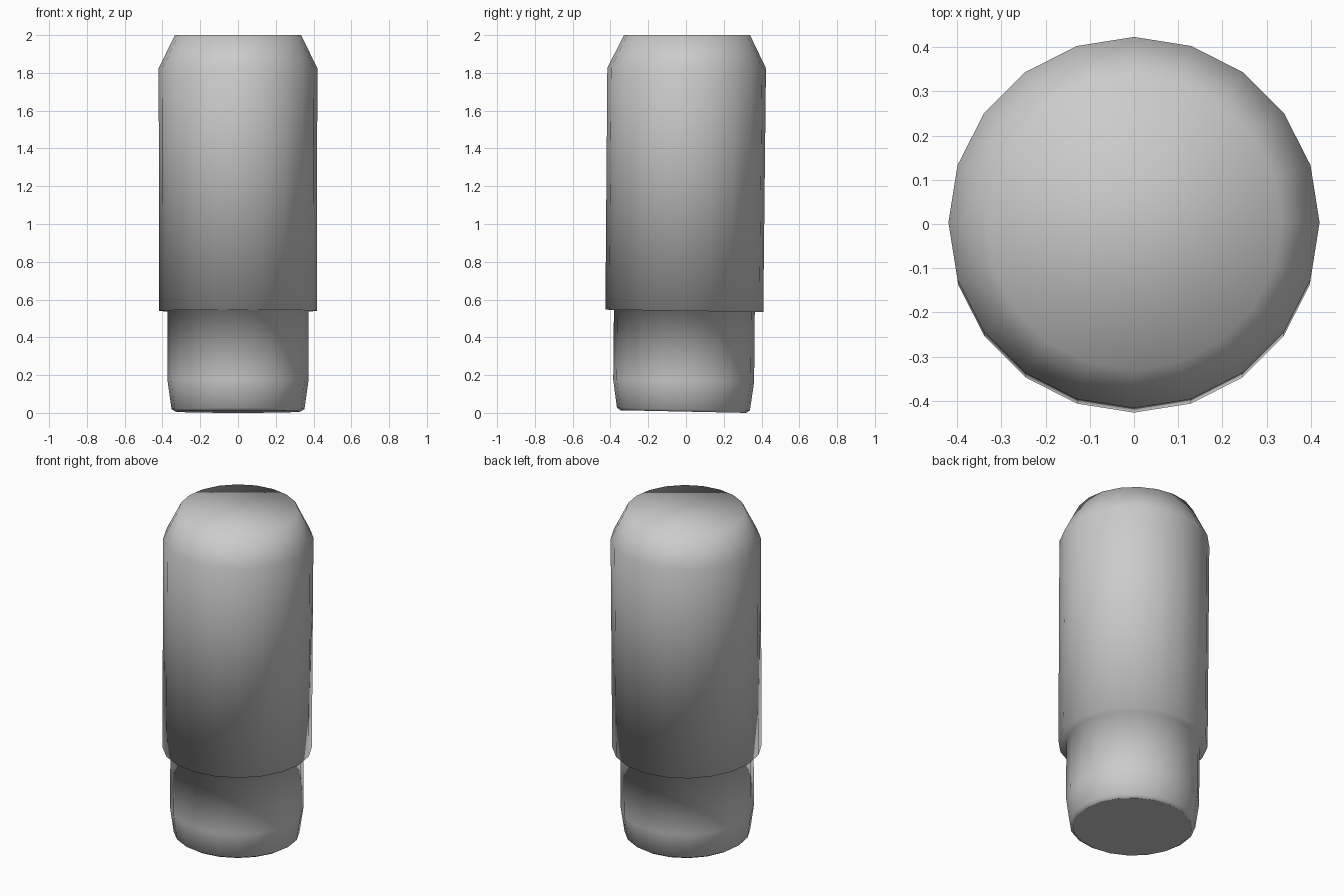
import bpy, bmesh, math

if "Cube" in bpy.data.objects:
    bpy.data.objects.remove(bpy.data.objects["Cube"])

SIDES = 20
# radius, height from bottom to top
PROFILE = [(0.332, 0.007), (0.352, 0.02), (0.373, 0.17), (0.373, 0.54),
           (0.418, 0.54), (0.42, 1.825), (0.334, 2.0)]


def ring(bm, radius, z):
    # slight lean of the axis, rings level out towards the top
    lean = -0.014 + 0.0095 * z
    tilt = 0.021 * max(0.0, 1 - z / 1.9)
    verts = []
    for i in range(SIDES):
        a = 2 * math.pi * i / SIDES
        y = radius * math.sin(a)
        verts.append(bm.verts.new((radius * math.cos(a), y + lean, z - tilt * y)))
    return verts


# stepped round body with chamfered ends
bm = bmesh.new()
rings = [ring(bm, r, z) for r, z in PROFILE]
for lo, hi in zip(rings, rings[1:]):
    for i in range(SIDES):
        j = (i + 1) % SIDES
        bm.faces.new((lo[i], lo[j], hi[j], hi[i])).smooth = True
base = bm.faces.new(list(reversed(rings[0])))
top = bm.faces.new(rings[-1])
top.smooth = True
for e in base.edges:
    e.smooth = False
bmesh.ops.recalc_face_normals(bm, faces=bm.faces)

mesh = bpy.data.meshes.new("stepped_body")
bm.to_mesh(mesh)
bm.free()
body = bpy.data.objects.new("stepped_body", mesh)
bpy.context.collection.objects.link(body)
